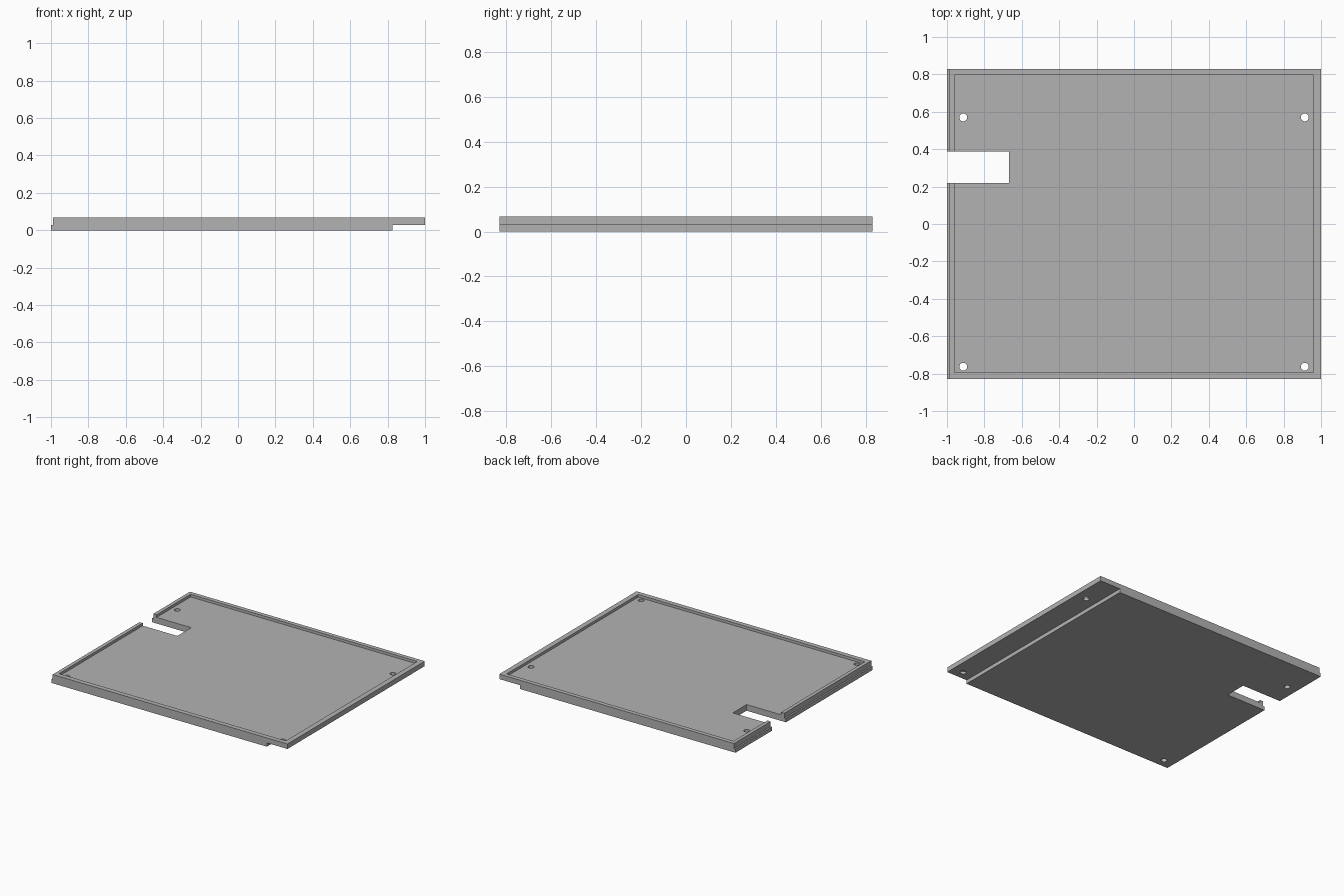
import bpy
import bmesh
from mathutils import Matrix

cube = bpy.data.objects.get("Cube")
if cube:
    bpy.data.objects.remove(cube, do_unlink=True)

TOP, STEP, FLOOR = 0.067, 0.029, 0.047
HALF_Y = 0.83

grey = bpy.data.materials.new("plain grey")
grey.use_nodes = True
colour = (0.45, 0.45, 0.45, 1)
grey.diffuse_color = colour
grey.node_tree.nodes["Principled BSDF"].inputs["Base Color"].default_value = colour


def add_object(name, bm):
    bmesh.ops.recalc_face_normals(bm, faces=bm.faces)
    mesh = bpy.data.meshes.new(name)
    bm.to_mesh(mesh)
    bm.free()
    mesh.materials.append(grey)
    obj = bpy.data.objects.new(name, mesh)
    bpy.context.collection.objects.link(obj)
    return obj


def cut(target, cutter):
    cutter.hide_render = True
    cutter.hide_set(True)
    mod = target.modifiers.new(cutter.name, 'BOOLEAN')
    mod.operation = 'DIFFERENCE'
    mod.solver = 'EXACT'
    mod.object = cutter


def box(name, low, high):
    bm = bmesh.new()
    bmesh.ops.create_cube(bm, size=1)
    for v in bm.verts:
        v.co = [a if c < 0 else b for c, a, b in zip(v.co, low, high)]
    return add_object(name, bm)


# Tray body: stepped side profile extruded from front to back
profile = [(-1, 0), (0.825, 0), (0.825, STEP), (1, STEP),
           (1, TOP), (-0.988, TOP), (-0.988, STEP), (-1, STEP)]
bm = bmesh.new()
face = bm.faces.new([bm.verts.new((x, -HALF_Y, z)) for x, z in profile])
side = bmesh.ops.extrude_face_region(bm, geom=[face])
for item in side["geom"]:
    if isinstance(item, bmesh.types.BMVert):
        item.co.y = HALF_Y
tray = add_object("tray", bm)

# Shallow recess leaving a raised rim, and the slot through the left-hand edge
cutters = [
    box("recess_cutter", (-0.96, -0.793, FLOOR), (0.96, 0.797, 0.2)),
    box("slot_cutter", (-1.2, 0.22, -0.1), (-0.667, 0.387, 0.2)),
]

# Four round screw holes
bm = bmesh.new()
for x in (-0.913, 0.913):
    for y in (-0.763, 0.57):
        bmesh.ops.create_cone(bm, cap_ends=True, segments=32, radius1=0.021,
                              radius2=0.021, depth=0.4,
                              matrix=Matrix.Translation((x, y, 0)))
cutters.append(add_object("screw_hole_cutter", bm))

for cutter in cutters:
    cut(tray, cutter)

# Bake the cuts into the tray and drop the cutters
graph = bpy.context.evaluated_depsgraph_get()
baked = bpy.data.meshes.new_from_object(tray.evaluated_get(graph))
tray.modifiers.clear()
tray.data = baked
baked.materials.clear()
baked.materials.append(grey)
for poly in baked.polygons:
    poly.material_index = 0
for cutter in cutters:
    bpy.data.objects.remove(cutter, do_unlink=True)
